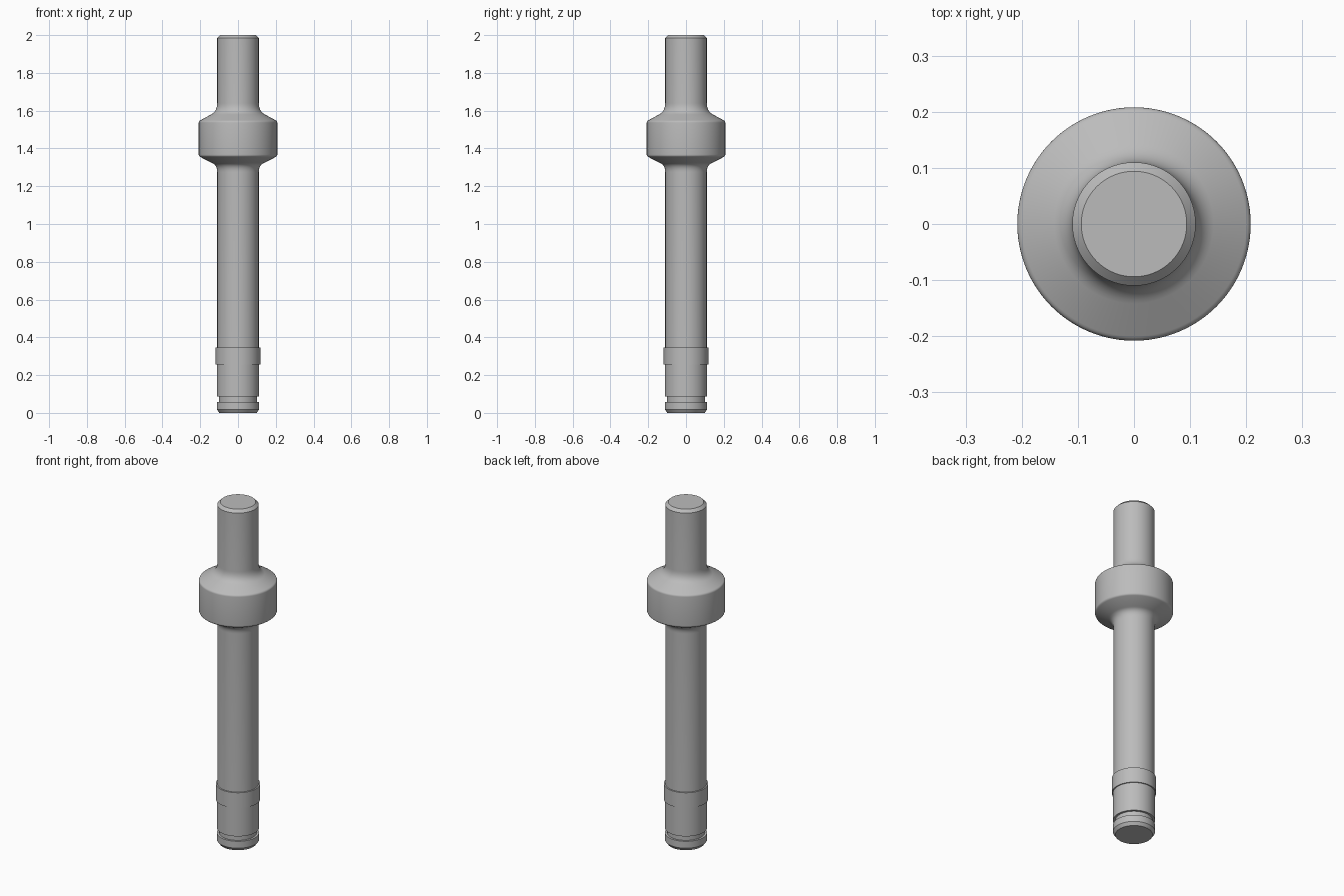
import bpy, bmesh
from math import radians, tau
from mathutils import Matrix, Vector

cube = bpy.data.objects.get("Cube")
if cube:
    bpy.data.objects.remove(cube)

SEGMENTS = 96
SHAFT = 0.11
COLLAR = 0.208

steel = bpy.data.materials.new("grey steel")
steel.use_nodes = True
grey = (0.5, 0.5, 0.5, 1)
steel.diffuse_color = grey
steel.node_tree.nodes["Principled BSDF"].inputs["Base Color"].default_value = grey


def fillet(start, corner, end, steps=8):
    """Rounded corner as a list of (radius, height) points."""
    a, b, c = Vector(start), Vector(corner), Vector(end)
    curve = []
    for i in range(steps + 1):
        t = i / steps
        curve.append(tuple(a * (1 - t) ** 2 + b * 2 * t * (1 - t) + c * t * t))
    return curve


def lathe(name, profile):
    """Spin a (radius, height) profile around the z axis."""
    bm = bmesh.new()
    verts = [bm.verts.new((r, 0, z)) for r, z in profile]
    edges = [bm.edges.new(pair) for pair in zip(verts, verts[1:])]
    bmesh.ops.spin(bm, geom=verts + edges, cent=(0, 0, 0), axis=(0, 0, 1),
                   angle=tau, steps=SEGMENTS, use_merge=True)
    bmesh.ops.remove_doubles(bm, verts=bm.verts, dist=0.00005)
    # flat end caps
    bmesh.ops.holes_fill(bm, edges=[e for e in bm.edges if e.is_boundary], sides=0)
    bmesh.ops.recalc_face_normals(bm, faces=bm.faces)
    mesh = bpy.data.meshes.new(name)
    bm.to_mesh(mesh)
    bm.free()
    mesh.materials.append(steel)
    obj = bpy.data.objects.new(name, mesh)
    bpy.context.collection.objects.link(obj)
    bpy.ops.object.select_all(action='DESELECT')
    obj.select_set(True)
    bpy.context.view_layer.objects.active = obj
    bpy.ops.object.shade_smooth_by_angle(angle=radians(25))
    return obj


# chamfered foot with a retaining groove
foot = [(0.099, 0), (0.112, 0.018), (0.112, 0.058), (0.1, 0.058),
        (0.1, 0.087), (0.112, 0.087), (0.112, 0.256)]

# slightly raised seat ring
ring = [(0.118, 0.256), (0.118, 0.346), (SHAFT, 0.346)]

# collar with coved shoulders and softened rims
collar = (fillet((SHAFT, 1.275), (SHAFT, 1.315), (0.142, 1.325))
          + fillet((0.2, 1.355), (COLLAR, 1.359), (COLLAR, 1.368), 4)
          + fillet((COLLAR, 1.536), (COLLAR, 1.545), (0.2, 1.549), 4)
          + fillet((0.142, 1.58), (SHAFT, 1.598), (SHAFT, 1.64)))

# chamfered upper stub
stub = [(SHAFT, 1.984), (0.094, 2)]

lathe("turned_shaft", foot + ring + collar + stub)
